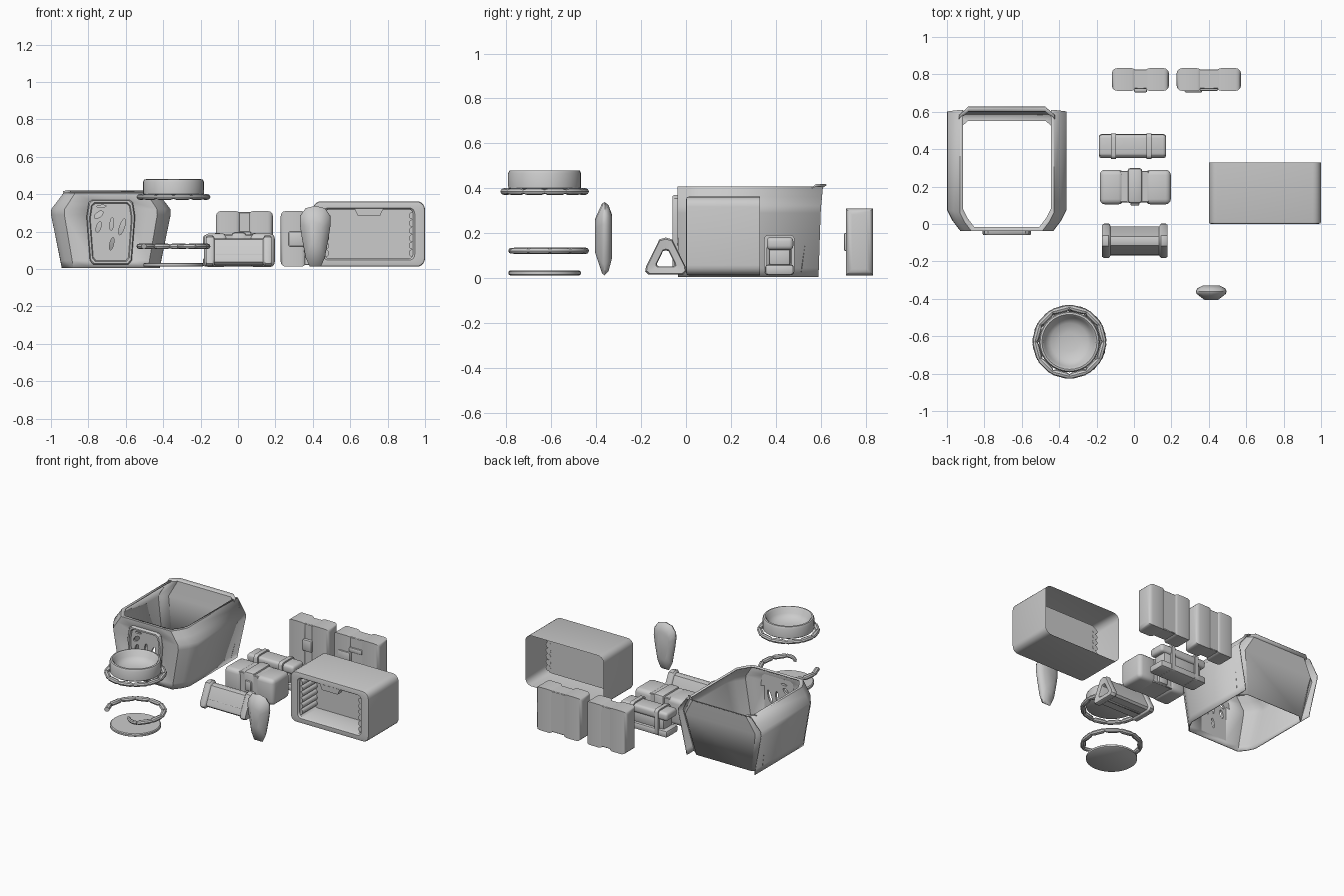
import bpy, bmesh, math
from mathutils import Vector, Matrix

if "Cube" in bpy.data.objects:
    bpy.data.objects.remove(bpy.data.objects["Cube"])
C, S, PI = math.cos, math.sin, math.pi

def add(name, bm, angle=35):
    bmesh.ops.recalc_face_normals(bm, faces=bm.faces)
    me = bpy.data.meshes.new(name)
    bm.to_mesh(me)
    bm.free()
    o = bpy.data.objects.new(name, me)
    bpy.context.collection.objects.link(o)
    bpy.ops.object.select_all(action='DESELECT')
    o.select_set(True)
    bpy.context.view_layer.objects.active = o
    bpy.ops.object.shade_smooth_by_angle(angle=math.radians(angle))
    return o

def loft(name, loops, cap0=False, cap1=False, ring=False, angle=35):
    bm = bmesh.new()
    vs = [[bm.verts.new(p) for p in l] for l in loops]
    pairs = list(zip(vs, vs[1:])) + ([(vs[-1], vs[0])] if ring else [])
    for a, b in pairs:
        for i in range(len(a)):
            j = (i + 1) % len(a)
            bm.faces.new((a[i], a[j], b[j], b[i]))
    if cap0:
        bm.faces.new(vs[0])
    if cap1:
        bm.faces.new(vs[-1])
    return add(name, bm, angle)

def rbox(name, lo, hi, bevel=0.02, seg=3, square_side=False):
    bm = bmesh.new()
    lo, hi = Vector(lo), Vector(hi)
    m = Matrix.Translation((lo + hi) / 2) @ Matrix.Diagonal((*(hi - lo), 1))
    bmesh.ops.create_cube(bm, size=1, matrix=m)
    es = [e for e in bm.edges if not square_side or abs(e.verts[0].co.x - e.verts[1].co.x) < 1e-5]
    bmesh.ops.bevel(bm, geom=es, offset=bevel, segments=seg, profile=0.5, affect='EDGES')
    return add(name, bm, 40)

def rrect(cx, cz, hx, hz, r, y, n=5):
    return [(cx + sx * (hx - r) + r * C(a0 + k * PI / 2 / n), y, cz + sz * (hz - r) + r * S(a0 + k * PI / 2 / n))
            for sx, sz, a0 in ((1, 1, 0), (-1, 1, PI / 2), (-1, -1, PI), (1, -1, 1.5 * PI)) for k in range(n + 1)]

def circle(r, z, c=(-0.345, -0.63), n=32):
    return [(c[0] + r * C(2 * PI * i / n), c[1] + r * S(2 * PI * i / n), z) for i in range(n)]

# torso shell: front and side walls (window left behind the grille), with separate leaning back panel
CX = -0.68
def u_loop(hw, c, yf, yb, z):
    h = [(hw, yb), (hw, yf + c * 1.6), (hw - c * 0.4, yf + c * 0.8), (hw - c, yf), (0.1, yf)]
    return [(CX + x, y, z) for x, y in h] + [(CX - x, y, z) for x, y in reversed(h)]

def strip(name, loops, thick=0.006, window=None):
    bm = bmesh.new()
    vs = [[bm.verts.new(p) for p in l] for l in loops]
    for k, (a, b) in enumerate(zip(vs, vs[1:])):
        for i in range(len(a) - 1):
            if not (window and i == window[0] and k in window[1]):
                bm.faces.new((a[i], a[i + 1], b[i + 1], b[i]))
    o = add(name, bm, 30)
    m = o.modifiers.new("thickness", 'SOLIDIFY')
    m.thickness, m.offset = thick, 0
    return o

strip("shell_walls", [u_loop(0.26, 0.06, -0.033, 0.59, 0.005), u_loop(0.266, 0.061, -0.033, 0.592, 0.045),
                      u_loop(0.317, 0.07, -0.035, 0.6, 0.29), u_loop(0.315, 0.07, -0.035, 0.602, 0.32),
                      u_loop(0.284, 0.065, -0.035, 0.606, 0.36), u_loop(0.25, 0.06, -0.035, 0.61, 0.405),
                      u_loop(0.235, 0.06, -0.015, 0.61, 0.405)], window=(4, (1, 2, 3)))
def b_loop(hw, y, z):
    return [(CX + s * x, y - d, z) for s, x, d in ((-1, hw, 0.045), (-1, hw - 0.05, 0), (1, hw - 0.05, 0), (1, hw, 0.045))]
strip("shell_back", [b_loop(0.26, 0.553, 0.005), b_loop(0.317, 0.593, 0.29), b_loop(0.255, 0.605, 0.402), b_loop(0.255, 0.626, 0.416)])

# front grille with recessed, pierced panel
half = [(0.10, 0.37), (0.118, 0.355), (0.13, 0.28), (0.112, 0.045), (0.095, 0.025)]
outline = half + [(-x, z) for x, z in reversed(half)]
def g_loop(s, y):
    return [(CX + x * s, y, 0.2 + (z - 0.2) * (1 - (1 - s) * 0.75)) for x, z in outline]
grille = loft("front_grille", [g_loop(1, -0.032), g_loop(1, -0.052), g_loop(0.96, -0.06), g_loop(0.88, -0.06),
                               g_loop(0.84, -0.047)], True, True)
bm = bmesh.new()
for x, z, w, l, t in ((-0.065, 0.29, 0.014, 0.028, 0.9), (-0.065, 0.225, 0.012, 0.03, 0.3), (0.005, 0.24, 0.01, 0.035, 0.1),
                      (0.06, 0.225, 0.013, 0.045, 0.3), (0.005, 0.135, 0.01, 0.035, 0.2), (-0.05, 0.335, 0.006, 0.025, 1.5)):
    m = Matrix.Translation((CX + x, -0.041, z)) @ Matrix.Rotation(t, 4, 'Y') @ Matrix.Diagonal((w, 1, l, 1)) @ Matrix.Rotation(PI / 2, 4, 'X')
    bmesh.ops.create_cone(bm, cap_ends=True, segments=12, radius1=1, radius2=1, depth=0.1, matrix=m)
cut = add("leaf_cutter", bm)
cut.hide_render = True
cut.hide_set(True)
m = grille.modifiers.new("holes", 'BOOLEAN')
m.object, m.operation, m.solver = cut, 'DIFFERENCE', 'EXACT'

# pack casing: outer sleeve flowing into the front cavity, open at the rear
bx, bz = 0.70, 0.187
loft("casing", [rrect(bx, bz, 0.30, 0.175, 0.045, 0.33), rrect(bx, bz, 0.30, 0.175, 0.045, 0.012),
                rrect(bx, bz, 0.297, 0.172, 0.042, 0.003), rrect(bx, bz, 0.285, 0.16, 0.035, 0),
                rrect(bx, bz, 0.245, 0.14, 0.03, 0.0), rrect(bx, bz, 0.235, 0.132, 0.025, 0.012),
                rrect(bx, bz, 0.235, 0.132, 0.025, 0.175)], cap1=True)
bm = bmesh.new()
for s in (-1, 1):
    for k in range(6):
        m = Matrix.Translation((bx + s * 0.233, 0.095, 0.085 + k * 0.04)) @ Matrix.Rotation(PI / 2, 4, 'X')
        bmesh.ops.create_cone(bm, cap_ends=True, segments=12, radius1=0.02, radius2=0.02, depth=0.162, matrix=m)
add("casing_ridges", bm)
tab = [(0.62, 0.33), (0.78, 0.33), (0.76, 0.285), (0.64, 0.285)]
loft("casing_tab", [[(x, y, z) for x, z in tab] for y in (0.006, 0.05)], True, True)

# tall double pouches
def pouch(name, x0, x1, x2, x3, y0, y1, z0, z1, sq=True):
    rbox(name + "_left", (x0, y0, z0), (x1, y1, z1), 0.028, 3, sq)
    rbox(name + "_right", (x2, y0, z0), (x3, y1, z1), 0.028, 3, sq)
    rbox(name + "_core", (x1 - 0.02, y0 + 0.01, z0 + 0.008), (x2 + 0.02, y1 - 0.006, z1 - 0.006), 0.004, 1)
pouch("pouch_narrow", -0.118, 0.015, 0.055, 0.187, 0.712, 0.833, 0.012, 0.31)
pouch("pouch_wide", 0.228, 0.365, 0.438, 0.572, 0.712, 0.833, 0.012, 0.31)
rbox("narrow_buckle", (0.0, 0.703, 0.12), (0.07, 0.735, 0.20), 0.008, 2)
rbox("wide_buckle", (0.27, 0.703, 0.12), (0.365, 0.735, 0.20), 0.008, 2)
for z in (0.09, 0.20):
    rbox("wide_strap", (0.35, 0.712, z), (0.45, 0.74, z + 0.035), 0.008, 2)

# low pouch with central clasp
pouch("low_pouch", -0.183, -0.055, 0.06, 0.197, 0.105, 0.29, 0.01, 0.19, False)
rbox("low_clasp", (-0.035, 0.11, 0.02), (0.045, 0.30, 0.197), 0.018, 2)
rbox("low_clasp_knob", (-0.02, 0.098, 0.07), (0.03, 0.125, 0.14), 0.01, 2)

# strapped roll
rbox("roll_body", (-0.188, 0.36, 0.125), (0.172, 0.478, 0.182), 0.018)
rbox("roll_middle", (-0.155, 0.37, 0.055), (0.14, 0.465, 0.135), 0.01, 2)
rbox("roll_base", (-0.188, 0.353, 0.013), (0.172, 0.48, 0.06), 0.012, 2)
for x in (-0.11, 0.08):
    def s_loop(hy, hz, r, dx):
        return [(x + dx, p[0], p[2]) for p in rrect(0.416, 0.102, hy, hz, r, 0, 3)]
    loft("roll_strap", [s_loop(0.068, 0.09, 0.02, -0.014), s_loop(0.068, 0.09, 0.02, 0.014),
                        s_loop(0.054, 0.076, 0.015, 0.014), s_loop(0.054, 0.076, 0.015, -0.014)], ring=True)

# hollow triangular case with end flanges
tri = [(-0.028, 0.09), (0.0, 0.098), (0.028, 0.09), (0.087, -0.03), (0.09, -0.05), (0.075, -0.064),
       (-0.075, -0.064), (-0.09, -0.05), (-0.087, -0.03)]
def t_loop(s, x):
    return [(0.005 + x, -0.09 + y * s, 0.08 + z * s) for y, z in tri]
half = [(0.44, 0.160), (0.5, 0.17), (0.95, 0.175), (1.02, 0.165), (1.02, 0.14), (0.97, 0.135), (0.86, 0.13)]
prof = half + [(s, -x) for s, x in reversed(half)]
loft("triangular_case", [t_loop(*p) for p in prof], ring=True)
for y, z in ((-0.145, 0.075), (-0.037, 0.075), (-0.09, 0.026)):
    rbox("case_rib", (-0.125, y - 0.008, z - 0.008), (0.135, y + 0.008, z + 0.008), 0.004, 1)

# teardrop guard plate
def k_loop(hw, hz_s, y):
    base = [(0.0, 0.338), (0.05, 0.325), (0.078, 0.285), (0.08, 0.24), (0.07, 0.17), (0.05, 0.06), (0.028, 0.012)]
    pts = base + [(-x, z) for x, z in reversed(base[1:])]
    return [(0.413 + x * hw, y, 0.2 + (z - 0.2) * hz_s) for x, z in pts]
loft("guard_plate", [k_loop(0.58, 0.6, -0.33), k_loop(0.95, 0.9, -0.345), k_loop(1.03, 1.0, -0.362),
                     k_loop(0.97, 0.96, -0.374), k_loop(0.45, 0.45, -0.406)], True, True, angle=50)

# bowl and disc
loft("bowl", [circle(r, z) for r, z in ((0.15, 0.392), (0.162, 0.40), (0.163, 0.465), (0.157, 0.478), (0.147, 0.48),
      (0.138, 0.472), (0.13, 0.44), (0.10, 0.417), (0.05, 0.405))], True, True, angle=50)
loft("disc", [circle(r, z) for r, z in ((0.155, 0.012), (0.161, 0.016), (0.161, 0.028), (0.155, 0.033))], True, True)

# linked cords: chunky links with pinched joints
def cord(name, z, a0, a1, links, closed=False):
    loops = []
    w = (a1 - a0) / links
    for i in range(links):
        for f, r in ((0, 0.011), (0.15, 0.017), (0.5, 0.017), (0.85, 0.017)):
            a = a0 + w * (i + f)
            R = 0.178 / C((f - 0.5) * w)
            loops.append([(-0.345 + (R + r * C(t)) * C(a), -0.63 + (R + r * C(t)) * S(a), z + 0.9 * r * S(t))
                          for t in [2 * PI * k / 8 for k in range(8)]])
    loft(name, loops, not closed, not closed, closed)
cord("bowl_cord", 0.385, 0, 2 * PI, 12, True)
cord("loose_cord", 0.121, math.radians(-52), math.radians(214), 9)
# inward hook at the loose cord's end
hook = [(0.183, -52, 0.013), (0.172, -60, 0.013), (0.15, -68, 0.012), (0.125, -74, 0.012), (0.11, -78, 0.008)]
path = [Vector((-0.345 + r * C(math.radians(a)), -0.63 + r * S(math.radians(a)), 0.121)) for r, a, _ in hook]
loops = []
for i, p in enumerate(path):
    d = (path[min(i + 1, 4)] - path[max(i - 1, 0)]).normalized()
    n = d.cross(Vector((0, 0, 1)))
    loops.append([p + hook[i][2] * (n * C(t) + Vector((0, 0, S(t)))) for t in [2 * PI * k / 8 for k in range(8)]])
loft("cord_hook", loops, True, True)
